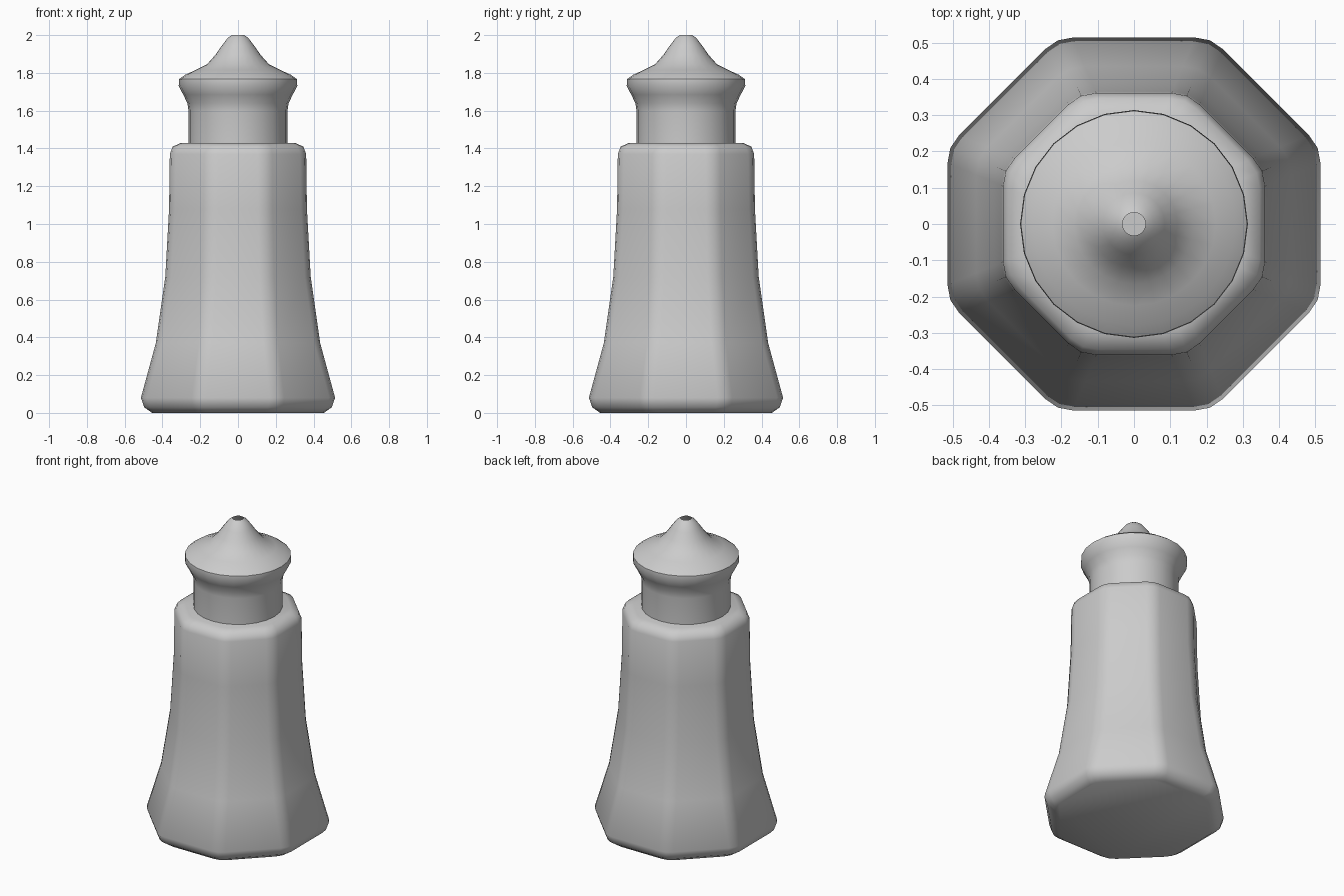
import bpy, bmesh
from math import sin, cos, pi, tan, radians
from mathutils import Matrix, Vector

if "Cube" in bpy.data.objects:
    bpy.data.objects.remove(bpy.data.objects["Cube"])


def loft(name, rings, cap_bottom, cap_top):
    # Skin a stack of closed rings with quads
    bm = bmesh.new()
    loops = [[bm.verts.new(p) for p in ring] for ring in rings]
    for a, b in zip(loops, loops[1:]):
        n = len(a)
        for i in range(n):
            j = (i + 1) % n
            bm.faces.new((a[i], a[j], b[j], b[i]))
    if cap_bottom:
        bm.faces.new(loops[0][::-1])
    if cap_top:
        bm.faces.new(loops[-1])
    mesh = bpy.data.meshes.new(name)
    bm.to_mesh(mesh)
    bm.free()
    obj = bpy.data.objects.new(name, mesh)
    bpy.context.collection.objects.link(obj)
    bpy.ops.object.select_all(action='DESELECT')
    obj.select_set(True)
    bpy.context.view_layer.objects.active = obj
    bpy.ops.object.shade_smooth_by_angle(angle=radians(50))
    return obj


def octagon(a, z, d=0.045):
    # Octagon of apothem a with each corner rounded by three points
    h = a * tan(pi / 8)
    r = a / cos(pi / 8) - d * 0.19
    pts = []
    for k in range(8):
        rot = Matrix.Rotation(k * pi / 4, 3, 'Z')
        pts.append(rot @ Vector((a, -(h - d), z)))
        pts.append(rot @ Vector((a, h - d, z)))
        pts.append(rot @ Vector((r * cos(pi / 8), r * sin(pi / 8), z)))
    return pts


def circle(r, z, n=24):
    return [(r * cos(2 * pi * i / n), r * sin(2 * pi * i / n), z) for i in range(n)]


# Flared octagonal body with rounded base and shoulder
body_profile = [(0.455, 0.0), (0.497, 0.03), (0.514, 0.08), (0.435, 0.37),
                (0.385, 0.72), (0.365, 1.08), (0.361, 1.37), (0.346, 1.41), (0.30, 1.43)]
loft("bottle_body", [octagon(a, z) for a, z in body_profile], True, True)

# Round neck and conical nozzle cap with an open tip
cap_profile = [(0.262, 1.42), (0.262, 1.60), (0.268, 1.64), (0.29, 1.685),
               (0.314, 1.73), (0.312, 1.767), (0.28, 1.79), (0.225, 1.815),
               (0.165, 1.845), (0.12, 1.895), (0.085, 1.945), (0.055, 1.985), (0.032, 2.0)]
loft("nozzle_cap", [circle(r, z) for r, z in cap_profile], False, False)
